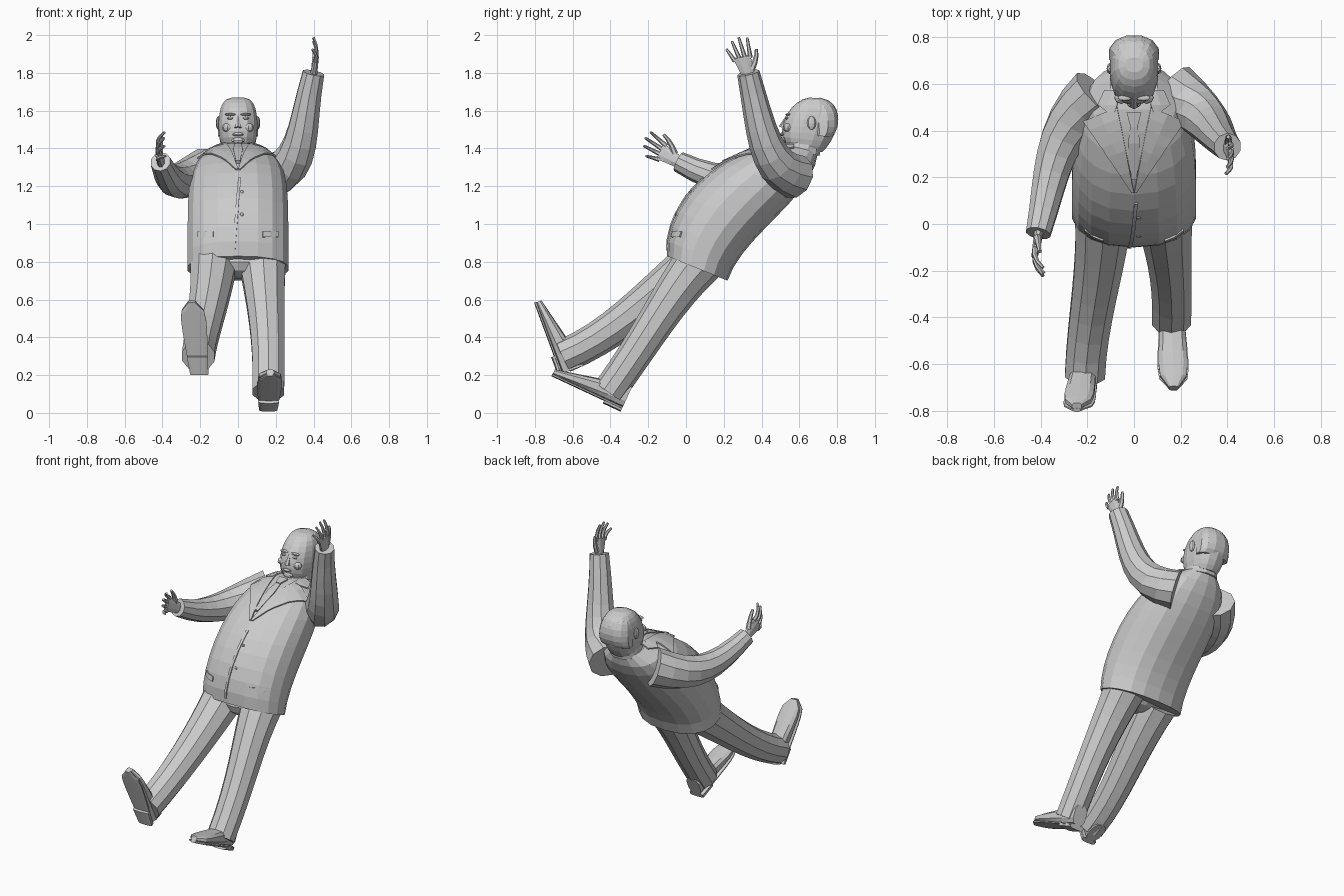
import bpy, bmesh, math
from mathutils import Vector
from mathutils.bvhtree import BVHTree

if "Cube" in bpy.data.objects:
    bpy.data.objects.remove(bpy.data.objects["Cube"])

grey = bpy.data.materials.new("plain_grey")
grey.use_nodes = True
grey.diffuse_color = (0.6, 0.6, 0.6, 1)
grey.node_tree.nodes["Principled BSDF"].inputs["Base Color"].default_value = grey.diffuse_color


def finish(name, bm):
    bmesh.ops.recalc_face_normals(bm, faces=bm.faces)
    mesh = bpy.data.meshes.new(name)
    bm.to_mesh(mesh)
    bm.free()
    mesh.materials.append(grey)
    part = bpy.data.objects.new(name, mesh)
    bpy.context.collection.objects.link(part)
    return part


def curve(points, t):
    """Point on the smooth curve steered by any number of control points."""
    points = [Vector(p) for p in points]
    while len(points) > 1:
        points = [a.lerp(b, t) for a, b in zip(points, points[1:])]
    return points[0]


def fractions(steps, end=1.0):
    return [end * i / steps for i in range(steps + 1)]


def loft(name, rings, sides, power=1.0):
    """Skin a row of ellipses, each given as centre and two half axes."""
    bm = bmesh.new()
    loops = []
    for centre, across, along in rings:
        loop = []
        for i in range(sides):
            angle = math.tau * (i + 0.5) / sides
            c, s = (math.copysign(abs(f) ** power, f) for f in (math.cos(angle), math.sin(angle)))
            loop.append(bm.verts.new(centre + across * c + along * s))
        loops.append(loop)
    for lower, upper in zip(loops, loops[1:]):
        for i in range(sides):
            j = (i + 1) % sides
            bm.faces.new((lower[i], lower[j], upper[j], upper[i]))
    bm.faces.new(loops[0])
    bm.faces.new(loops[-1])
    return finish(name, bm)


def trunk(name, front, back, width, steps, sides):
    """Body form between a front and a back side-profile curve (y, z)."""
    rings = []
    for t in fractions(steps, 0.97):
        f, b = (Vector((0, *curve(profile, t))) for profile in (front, back))
        rings.append(((f + b) / 2, Vector((width(t), 0, 0)), (b - f) / 2))
    return loft(name, rings, sides, 0.87)


def tube(name, path, start, end, steps=8, sides=10, ease=1):
    """Tapering limb along a curve."""
    centres = [curve(path, t) for t in fractions(steps)]
    rings = []
    for i, centre in enumerate(centres):
        heading = (centres[min(i + 1, steps)] - centres[max(i - 1, 0)]).normalized()
        along = heading.cross(Vector((1, 0, 0))).normalized()
        radius = end + (start - end) * (1 - i / steps) ** ease
        rings.append((centre, along.cross(heading) * radius, along * radius))
    return loft(name, rings, sides)


def ball(name, place, size):
    bm = bmesh.new()
    bmesh.ops.create_uvsphere(bm, u_segments=8, v_segments=6, radius=1)
    bmesh.ops.scale(bm, vec=size, verts=bm.verts)
    bmesh.ops.translate(bm, vec=place, verts=bm.verts)
    return finish(name, bm)


# Jacket body
jacket = trunk("jacket", [(-0.1, 0.83), (-0.12, 1.1), (0.15, 1.4), (0.54, 1.43)],
               [(0.22, 0.7), (0.3, 0.95), (0.7, 1.15), (0.7, 1.4)],
               lambda t: 0.27 * math.sqrt(1 - t ** 5), 10, 18)
surface = BVHTree.FromPolygons([v.co for v in jacket.data.vertices],
                               [p.vertices[:] for p in jacket.data.polygons])
DOWN, BACK = Vector((0, 0, -1)), Vector((0, 1, 0))


def on_jacket(point, ray, lift):
    hit, normal, _, _ = surface.ray_cast(Vector(point) - ray * 3, ray)
    return hit - normal * math.copysign(lift, normal.dot(ray))


def panel(name, edges, ray, lift):
    """Thin cloth strip laid on the jacket between pairs of edge points."""
    bm = bmesh.new()
    rows = []
    for left, right in edges:
        spots = [Vector(left).lerp(Vector(right), k) for k in fractions(2)]
        rows.append([bm.verts.new(on_jacket(spot, ray, lift)) for spot in spots])
    for upper, lower in zip(rows, rows[1:]):
        for i in range(2):
            bm.faces.new((upper[i], upper[i + 1], lower[i + 1], lower[i]))
    thickness = finish(name, bm).modifiers.new("thickness", "SOLIDIFY")
    thickness.thickness, thickness.offset = 0.009, 0


# Shirt front, tie, lapels, pocket flaps, front edge and buttons
panel("shirt_front", [((-0.08 * t, 0.15 + 0.39 * t, 0), (0.08 * t, 0.15 + 0.39 * t, 0))
                      for t in fractions(8)[1:]], DOWN, 0.004)
panel("tie_blade", [((-w, y, 0), (w, y, 0)) for w, y in
                    ((0.014, 0.43), (0.025, 0.35), (0.01, 0.2))], DOWN, 0.012)
panel("tie_knot", [((-w, y, 0), (w, y, 0)) for w, y in ((0.03, 0.48), (0.014, 0.42))], DOWN, 0.016)
for side, label in ((1, "left"), (-1, "right")):
    panel(label + "_lapel", [((side * 0.07 * t, 0.14 + 0.36 * t, 0),
                              (side * (0.01 + 0.2 * t), 0.14 + 0.3 * t, 0))
                             for t in fractions(8)], DOWN, 0.009)
    panel(label + "_collar", [((side * inner, y, 0), (side * outer, y, 0)) for inner, outer, y in
                              ((0.06, 0.12, 0.57), (0.07, 0.15, 0.51), (0.08, 0.11, 0.48))], DOWN, 0.01)
    panel(label + "_pocket_flap", [((side * 0.13, 0, z), (side * 0.21, 0, z))
                                   for z in (0.93, 0.96)], BACK, 0.003)
panel("front_edge", [((-0.03 * t, 0, 1.24 - 0.38 * t), (0.015 - 0.03 * t, 0, 1.24 - 0.38 * t))
                     for t in fractions(8)], BACK, 0.003)
for z in (1.05, 1.17):
    ball("button", on_jacket((0.02, 0, z), BACK, 0), (0.01, 0.006, 0.01))

# Collar, head and hair
trunk("shirt_collar", [(0.5, 1.4), (0.53, 1.44)], [(0.71, 1.36), (0.72, 1.42)],
      lambda t: 0.1 - 0.01 * t, 1, 12)
trunk("head", [(0.54, 1.41), (0.46, 1.48), (0.54, 1.66), (0.66, 1.67)],
      [(0.72, 1.38), (0.8, 1.45), (0.87, 1.65), (0.7, 1.67)],
      lambda t: 0.105 * math.sqrt(1 - (1.65 * t - 0.67) ** 2), 10, 14)
trunk("hair", [(0.67, 1.47), (0.65, 1.5), (0.62, 1.6), (0.66, 1.67)],
      [(0.77, 1.46), (0.83, 1.5), (0.83, 1.66), (0.7, 1.67)],
      lambda t: 0.11 * math.sqrt(1 - t ** 3), 7, 12)

# Face
tube("nose", [(0, 0.54, 1.57), (0, 0.51, 1.52), (0, 0.51, 1.51)], 0.01, 0.02, 3, 6)
ball("lips", (0, 0.51, 1.475), (0.03, 0.012, 0.01))
ball("chin", (0, 0.52, 1.44), (0.035, 0.015, 0.02))
for side, label in ((1, "left"), (-1, "right")):
    ball(label + "_brow", (side * 0.04, 0.54, 1.58), (0.03, 0.014, 0.007))
    ball(label + "_eye", (side * 0.04, 0.535, 1.56), (0.017, 0.01, 0.008))
    ball(label + "_cheek", (side * 0.055, 0.54, 1.51), (0.03, 0.026, 0.024))
    ball(label + "_ear", (side * 0.105, 0.665, 1.535), (0.012, 0.024, 0.036))

# Sleeves, trouser legs and seat
tube("left_sleeve", [(0.16, 0.58, 1.25), (0.36, 0.42, 1.3), (0.33, 0.4, 1.5), (0.4, 0.33, 1.8)], 0.12, 0.06)
tube("right_sleeve", [(-0.16, 0.56, 1.29), (-0.35, 0.4, 1.2), (-0.35, 0.2, 1.2), (-0.41, -0.04, 1.33)], 0.12, 0.055)
tube("left_trouser_leg", [(0.13, 0.07, 0.8), (0.14, -0.1, 0.6), (0.17, -0.2, 0.4), (0.16, -0.41, 0.11)],
     0.13, 0.088, ease=2)
tube("right_trouser_leg", [(-0.13, 0.06, 0.8), (-0.14, -0.2, 0.6), (-0.2, -0.4, 0.4), (-0.21, -0.65, 0.3)],
     0.13, 0.09, ease=2)
ball("trouser_seat", (0, 0.05, 0.8), (0.22, 0.12, 0.09))


def hand(label, wrist, knuckles, spread, curl):
    """Flat palm, four fanned fingers and a thumb."""
    wrist, knuckles, spread, curl = (Vector(v) for v in (wrist, knuckles, spread, curl))
    reach = knuckles - wrist
    ahead = reach.normalized()
    thin = ahead.cross(spread).normalized() * 0.02
    loft(label + "_palm", [(wrist + reach * t, spread * (0.8 + 0.3 * t), thin * (1 - 0.3 * t))
                           for t in (-0.4, 0.2, 0.6, 1)], 8)
    for i, finger in enumerate(("little", "ring", "middle", "index")):
        fan = spread * (i - 1.5)
        base = knuckles + fan * 0.6 - ahead * 0.015
        tip = base + ahead * (0.12 - 0.012 * (i - 2) ** 2) + fan * 0.3 + curl
        tube(f"{label}_{finger}_finger", [base, (base + tip) / 2 - curl * 0.6, tip], 0.013, 0.007, 3, 6)
    root = wrist + reach * 0.25 + spread * 0.6
    tip = root + ahead * 0.1 + spread * 1.3 + curl * 0.5
    tube(label + "_thumb", [root, (root + tip) / 2 + spread * 0.4, tip], 0.018, 0.008, 3, 6)


hand("left_hand", (0.4, 0.33, 1.79), (0.415, 0.295, 1.885), (0, 0.045, 0.01), (-0.03, 0, 0))
hand("right_hand", (-0.41, -0.05, 1.335), (-0.425, -0.135, 1.385), (0, 0.02, 0.04), (0.05, 0, 0))


def shoe(label, heel, toe):
    """Upper, sole and heel block set along the line from heel to toe."""
    heel, run = Vector(heel), Vector(toe) - Vector(heel)
    up = Vector((1, 0, 0)).cross(run).normalized() * -1

    def layer(name, stations, grow, low, high):
        rings = []
        for t in stations:
            width = grow * (0.05 + 0.03 * t) * math.sqrt(1 - t ** 8)
            middle, half = (high(t) + low) / 2, (high(t) - low) / 2
            rings.append((heel + run * t + up * middle, Vector((width, 0, 0)), up * half))
        loft(label + name, rings, 10, 0.7)

    layer("_upper", fractions(8, 0.99), 0.93, 0.01, lambda t: 0.14 - 0.1 * t)
    layer("_sole", fractions(8, 0.995), 1, 0, lambda t: 0.016)
    layer("_heel", fractions(2, 0.25), 1, -0.015, lambda t: 0.01)


shoe("left_shoe", (0.16, -0.34, 0.02), (0.17, -0.715, 0.195))
shoe("right_shoe", (-0.205, -0.665, 0.205), (-0.245, -0.805, 0.585))
